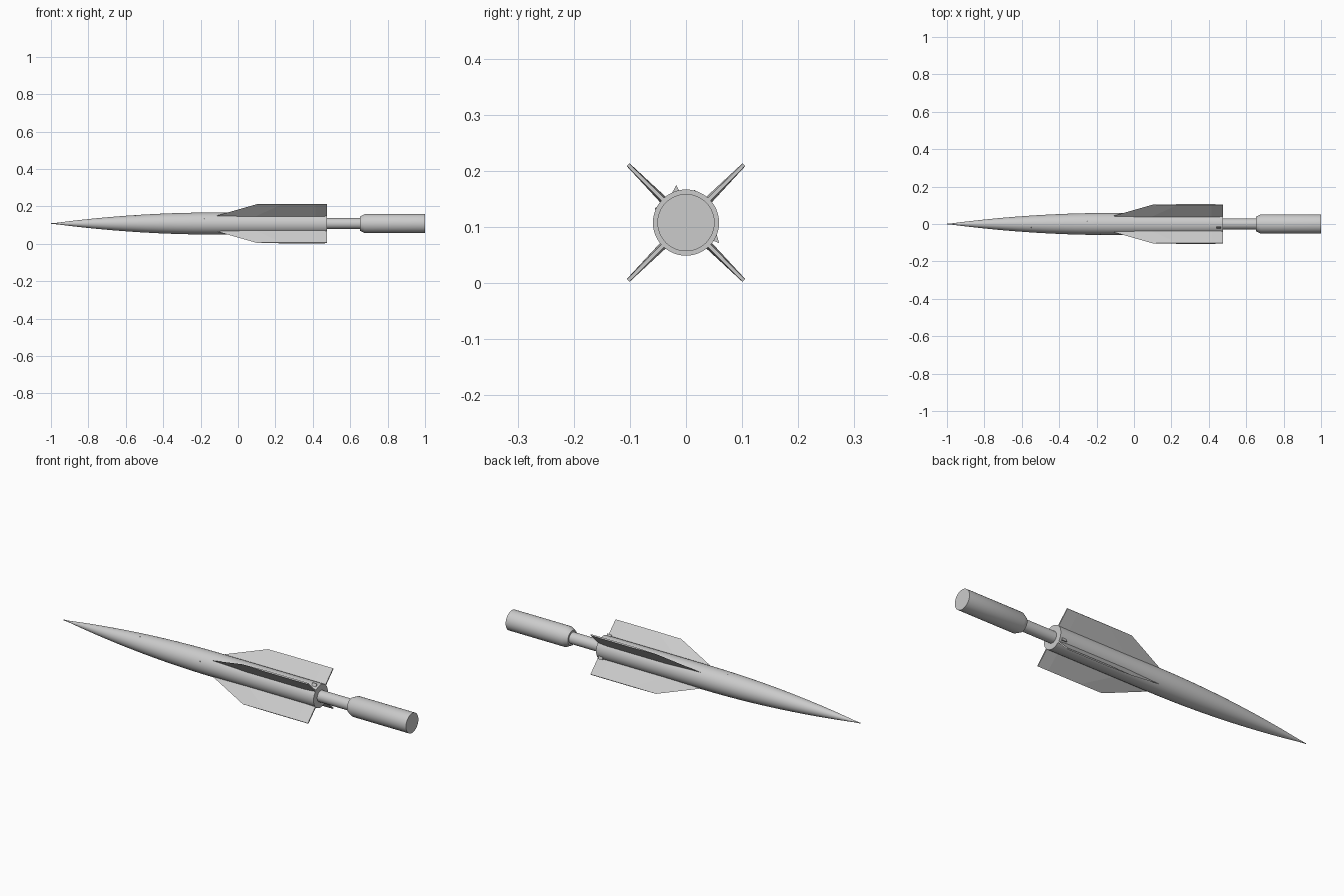
import bpy
import bmesh
import math
from mathutils import Matrix, Vector

cube = bpy.data.objects.get("Cube")
if cube:
    bpy.data.objects.remove(cube)

AXIS_Z = 0.108
BODY_R = 0.059
SIDES = 48
REAR_X = 0.475

grey = bpy.data.materials.new("light grey")
grey.use_nodes = True
colour = (0.6, 0.6, 0.6, 1)
grey.diffuse_color = colour
grey.node_tree.nodes["Principled BSDF"].inputs["Base Color"].default_value = colour


def finish(name, bm, smooth=False):
    """Turn a bmesh into an object lying along the model's axis."""
    bmesh.ops.recalc_face_normals(bm, faces=bm.faces)
    mesh = bpy.data.meshes.new(name)
    bm.to_mesh(mesh)
    bm.free()
    mesh.materials.append(grey)
    obj = bpy.data.objects.new(name, mesh)
    obj.location.z = AXIS_Z
    bpy.context.collection.objects.link(obj)
    if smooth:
        bpy.ops.object.select_all(action='DESELECT')
        obj.select_set(True)
        bpy.context.view_layer.objects.active = obj
        bpy.ops.object.shade_smooth_by_angle(angle=math.radians(30))
    return obj


def lathe(name, profile):
    """Revolve (x, radius) points around the x axis and cap both ends."""
    bm = bmesh.new()
    rings = []
    for x, r in profile:
        angles = [2 * math.pi * i / SIDES for i in range(SIDES)]
        rings.append([bm.verts.new((x, r * math.cos(a), r * math.sin(a))) for a in angles])
    for a, b in zip(rings, rings[1:]):
        for i in range(SIDES):
            j = (i + 1) % SIDES
            bm.faces.new((a[i], a[j], b[j], b[i]))
    bm.faces.new(rings[0])
    bm.faces.new(rings[-1])
    return finish(name, bm, smooth=True)


def loft(name, sections, angle):
    """Skin closed sections of (x, side, radius) points, turned about the x axis."""
    bm = bmesh.new()
    rings = [[bm.verts.new(p) for p in s] for s in sections]
    n = len(rings[0])
    for a, b in zip(rings, rings[1:]):
        for i in range(n):
            j = (i + 1) % n
            bm.faces.new((a[i], a[j], b[j], b[i]))
    bm.faces.new(rings[0])
    bm.faces.new(rings[-1])
    bm.transform(Matrix.Rotation(math.radians(angle), 4, 'X'))
    return finish(name, bm)


# Pointed ogive nose running into a straight tube
nose_end = -0.12
steps = 28
nose = []
for i in range(steps + 1):
    t = i / steps
    nose.append((-1 + t * (nose_end + 1), max(0.002, BODY_R * (2 * t - t * t))))
lathe("body", nose + [(REAR_X, BODY_R)])

# Narrow neck and rear motor with a chamfered shoulder
lathe("neck", [(REAR_X - 0.02, 0.029), (0.66, 0.029)])
lathe("rear_motor", [(0.652, 0.038), (0.678, 0.051), (1, 0.051)])


def fin_section(lead, radius, thick, edge):
    """Six-sided fin section: thin edges and a thicker middle."""
    front = lead + 0.35 * (REAR_X - lead)
    back = REAR_X - 0.06
    return [(lead, 0, radius), (front, thick, radius), (back, thick, radius),
            (REAR_X, edge, radius), (REAR_X, -edge, radius),
            (back, -thick, radius), (front, -thick, radius)]


# Four diagonal fins, from inside the body to the clipped tip
for i, name in enumerate(("upper_front", "lower_front", "lower_back", "upper_back")):
    sections = [fin_section(-0.15, 0.045, 0.0075, 0.0035),
                fin_section(0.10, 0.146, 0.0035, 0.003)]
    loft(name + "_fin", sections, 45 + 90 * i)

# Two small wedge shoes near the tail
for name, angle in (("top_shoe", 21), ("back_shoe", -115)):
    sections = [[(x, -0.009, 0.054), (x, 0.009, 0.054), (x, 0.008, 0.069)]
                for x in (0.44, 0.464)]
    loft(name, sections, angle)

# Tiny studs along the forebody
for i, (x, angle) in enumerate(((-0.55, 25), (-0.25, -15), (-0.18, 65))):
    t = (x + 1) / (nose_end + 1)
    r = BODY_R * (2 * t - t * t)
    bm = bmesh.new()
    bmesh.ops.create_icosphere(bm, subdivisions=1, radius=0.0025)
    bmesh.ops.translate(bm, verts=bm.verts, vec=Vector((x, 0, r)))
    bm.transform(Matrix.Rotation(math.radians(angle), 4, 'X'))
    finish(f"stud_{i + 1}", bm)
